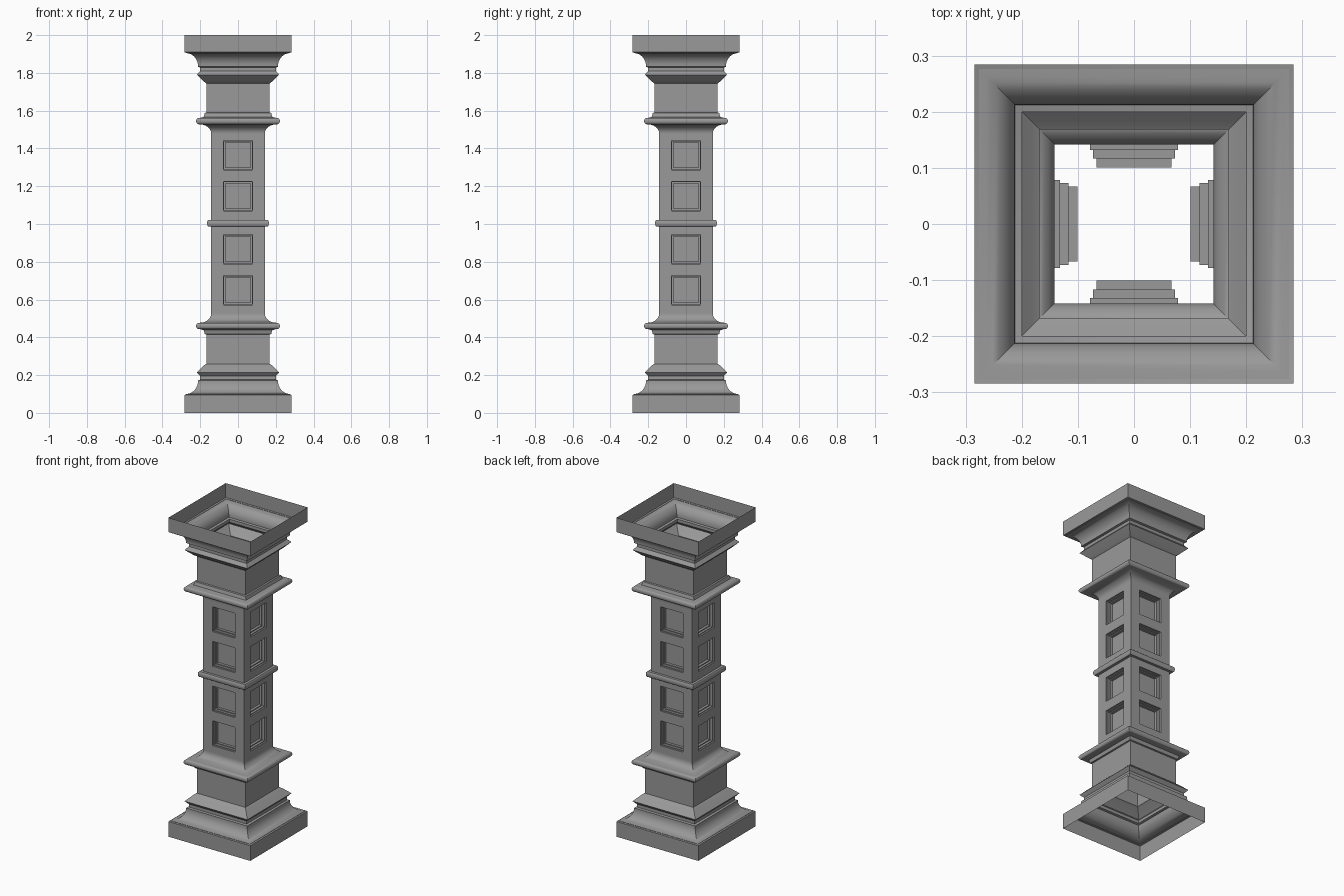
import bpy, bmesh, math
from mathutils import Matrix

cube = bpy.data.objects.get("Cube")
if cube:
    bpy.data.objects.remove(cube)

stone = bpy.data.materials.new("grey stone")
stone.use_nodes = True
grey = (0.32, 0.32, 0.32, 1)
stone.diffuse_color = grey
stone.node_tree.nodes["Principled BSDF"].inputs["Base Color"].default_value = grey

SHAFT = 0.142


def arc(center, radii, start, end, steps=8):
    """Quarter-ellipse points (radius, height), angles in degrees."""
    angles = [math.radians(start + (end - start) * i / steps) for i in range(steps + 1)]
    return [(center[0] + radii[0] * math.cos(a), center[1] + radii[1] * math.sin(a))
            for a in angles]


def finish(name, side):
    """Repeat one side around the column and make it an object."""
    whole = bmesh.new()
    mesh = bpy.data.meshes.new(name)
    side.to_mesh(mesh)
    side.free()
    for k in range(4):
        mesh.transform(Matrix.Rotation(math.pi / 2, 4, 'Z'))
        whole.from_mesh(mesh)
    bmesh.ops.remove_doubles(whole, verts=whole.verts, dist=0.0005)
    whole.to_mesh(mesh)
    whole.free()
    mesh.materials.append(stone)
    obj = bpy.data.objects.new(name, mesh)
    bpy.context.collection.objects.link(obj)
    bpy.ops.object.select_all(action='DESELECT')
    obj.select_set(True)
    bpy.context.view_layer.objects.active = obj
    bpy.ops.object.shade_smooth_by_angle(angle=math.radians(35))
    return obj


def moulding(name, profile):
    """Square, open moulding swept from a profile running upwards."""
    side = bmesh.new()
    rows = [[side.verts.new((s * r, -r, z)) for s in (-1, 1)] for r, z in profile]
    for low, high in zip(rows, rows[1:]):
        side.faces.new((low[0], low[1], high[1], high[0]))
    return finish(name, side)


def panelled_shaft(name, bottom, top, centers):
    """Square shaft with stepped square recesses on every side."""
    half = 0.078
    side = bmesh.new()
    xs = (-SHAFT, -half, half, SHAFT)
    zs = [bottom] + [c + s * half for c in centers for s in (-1, 1)] + [top]
    grid = [[side.verts.new((x, -SHAFT, z)) for x in xs] for z in zs]
    panels = []
    for j in range(len(zs) - 1):
        for i in range(3):
            face = side.faces.new((grid[j][i], grid[j][i + 1],
                                   grid[j + 1][i + 1], grid[j + 1][i]))
            if i == 1 and j % 2:
                panels.append(face)
    # Each step is pushed straight in, then narrowed by a ledge
    for face in panels:
        for depth, ledge in ((0.010, 0.007), (0.015, 0.009), (0.016, 0)):
            face = bmesh.ops.extrude_discrete_faces(side, faces=[face])["faces"][0]
            bmesh.ops.translate(side, verts=face.verts, vec=(0, depth, 0))
            if ledge:
                bmesh.ops.inset_individual(side, faces=[face], thickness=ledge)
    return finish(name, side)


# Plinth, cove, sharp lip and dado up to the lower ring
foot = [(0.284, 0), (0.284, 0.095), (0.276, 0.098)]
foot += arc((0.276, 0.168), (0.064, 0.068), 270, 180)
foot += [(0.212, 0.172), (0.2, 0.176), (0.2, 0.195), (0.205, 0.2),
         (0.218, 0.215), (0.182, 0.25), (0.168, 0.26), (0.168, 0.415),
         (0.176, 0.418), (0.182, 0.438), (0.2, 0.443)]
foot += arc((0.208, 0.46), (0.014, 0.017), -90, 90)
foot += arc((0.204, 0.525), (0.062, 0.048), 270, 180)
foot += [(SHAFT, 0.53)]
moulding("base", foot)

# The capital mirrors the base
moulding("capital", [(r, 2.005 - z if z else 2) for r, z in reversed(foot)])

# Shaft halves and the band between them
panelled_shaft("lower_shaft", 0.53, 0.988, (0.65, 0.867))
panelled_shaft("upper_shaft", 1.022, 1.475, (1.148, 1.365))
moulding("middle_band", [(SHAFT, 0.988), (0.158, 0.988)]
         + arc((0.158, 1.005), (0.006, 0.017), -90, 90, 4) + [(SHAFT, 1.022)])
